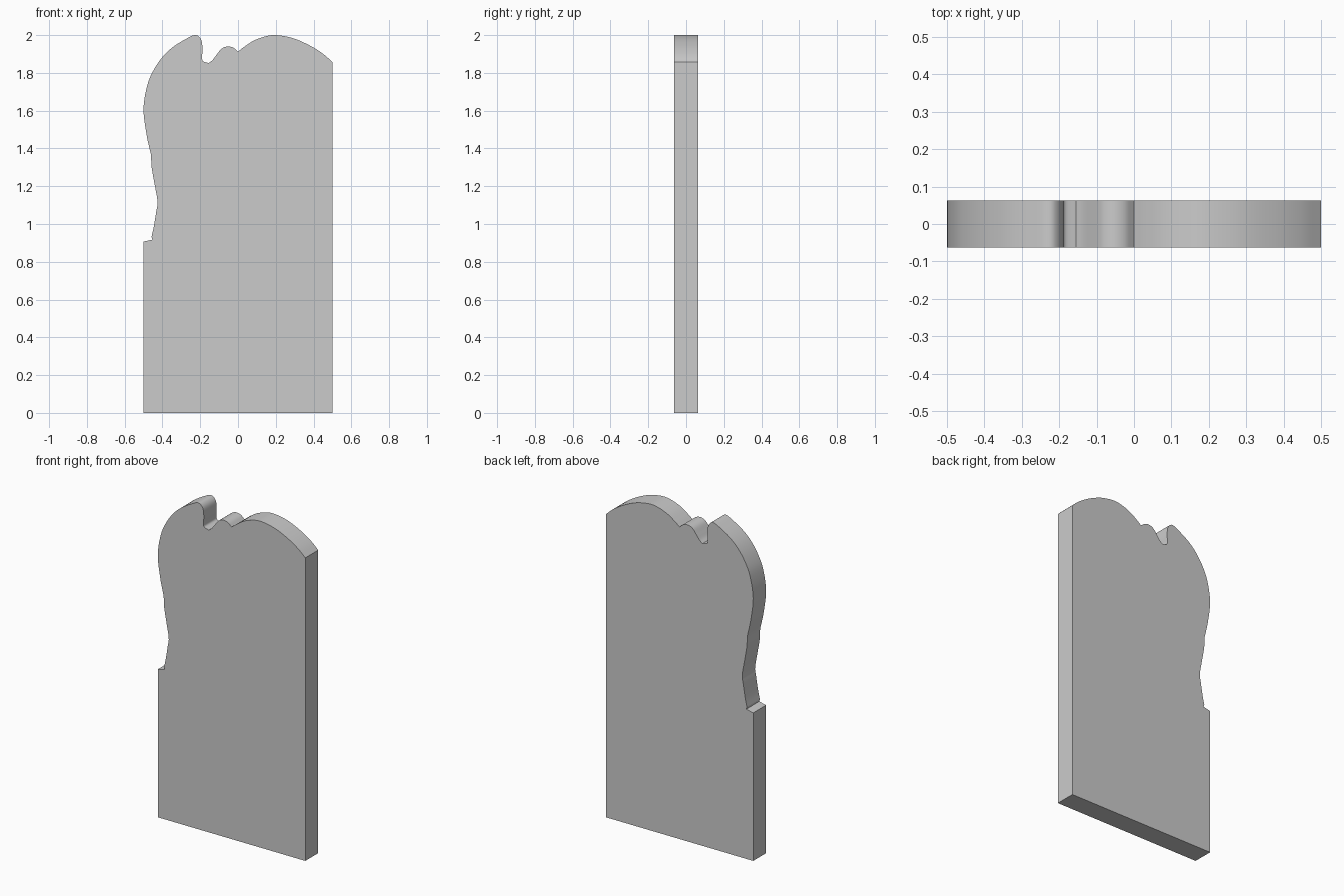
import bpy, bmesh
from mathutils import Vector

if "Cube" in bpy.data.objects:
    bpy.data.objects.remove(bpy.data.objects["Cube"])

HALF_DEPTH = 0.0625


def smooth_run(points, steps=5):
    """Catmull-Rom curve through the points, without the last one."""
    p = [Vector(q) for q in points]
    if len(p) == 2:
        return [p[0]]
    p = [2 * p[0] - p[1]] + p + [2 * p[-1] - p[-2]]
    out = []
    for a, b, c, d in zip(p, p[1:], p[2:], p[3:]):
        for i in range(steps):
            t = i / steps
            out.append(0.5 * (2 * b + (c - a) * t + (2 * a - 5 * b + 4 * c - d) * t * t
                              + (3 * b - a - 3 * c + d) * t ** 3))
    return out


# Outline as (x, z) runs, each run ends at a sharp corner
runs = [
    # straight base and right side
    [(-0.5, 0), (0.5, 0)],
    [(0.5, 0), (0.5, 1.857)],
    # broad right crest
    [(0.5, 1.857), (0.45, 1.901), (0.38, 1.945), (0.29, 1.984), (0.2, 2.0),
     (0.14, 1.992), (0.08, 1.969), (0.03, 1.936), (0, 1.912)],
    # small middle bump
    [(0, 1.912), (-0.024, 1.933), (-0.055, 1.94), (-0.087, 1.928),
     (-0.114, 1.895), (-0.135, 1.868), (-0.155, 1.852)],
    # notch floor
    [(-0.155, 1.852), (-0.185, 1.862), (-0.191, 1.882)],
    # left crest and shoulder
    [(-0.191, 1.882), (-0.188, 1.925), (-0.193, 1.97), (-0.209, 1.994), (-0.23, 2.0),
     (-0.262, 1.987), (-0.336, 1.943), (-0.395, 1.89), (-0.445, 1.818),
     (-0.48, 1.735), (-0.5, 1.61), (-0.484, 1.473), (-0.46, 1.365)],
    # waist
    [(-0.46, 1.365), (-0.457, 1.3), (-0.442, 1.213), (-0.426, 1.12),
     (-0.432, 1.07), (-0.447, 0.98), (-0.458, 0.932)],
    # ledge and lower left side
    [(-0.458, 0.932), (-0.453, 0.917)],
    [(-0.453, 0.917), (-0.5, 0.907)],
    [(-0.5, 0.907), (-0.5, 0)],
]
outline = [q for run in runs for q in smooth_run(run)]

# Slab: outline face extruded through the thickness
bm = bmesh.new()
front = bm.faces.new([bm.verts.new((q.x, -HALF_DEPTH, q.y)) for q in outline])
ext = bmesh.ops.extrude_face_region(bm, geom=[front], use_keep_orig=True)
bmesh.ops.translate(bm, vec=(0, 2 * HALF_DEPTH, 0),
                    verts=[v for v in ext["geom"] if isinstance(v, bmesh.types.BMVert)])
bmesh.ops.recalc_face_normals(bm, faces=bm.faces)
mesh = bpy.data.meshes.new("slab")
bm.to_mesh(mesh)
bm.free()

slab = bpy.data.objects.new("slab", mesh)
bpy.context.collection.objects.link(slab)

# Plain grey stone
stone = bpy.data.materials.new("light grey")
stone.diffuse_color = (0.6, 0.6, 0.6, 1)
stone.use_nodes = True
stone.node_tree.nodes["Principled BSDF"].inputs["Base Color"].default_value = stone.diffuse_color
mesh.materials.append(stone)

# Smooth curved rim, sharp corners
bpy.context.view_layer.objects.active = slab
slab.select_set(True)
bpy.ops.object.shade_smooth_by_angle(angle=0.52)
